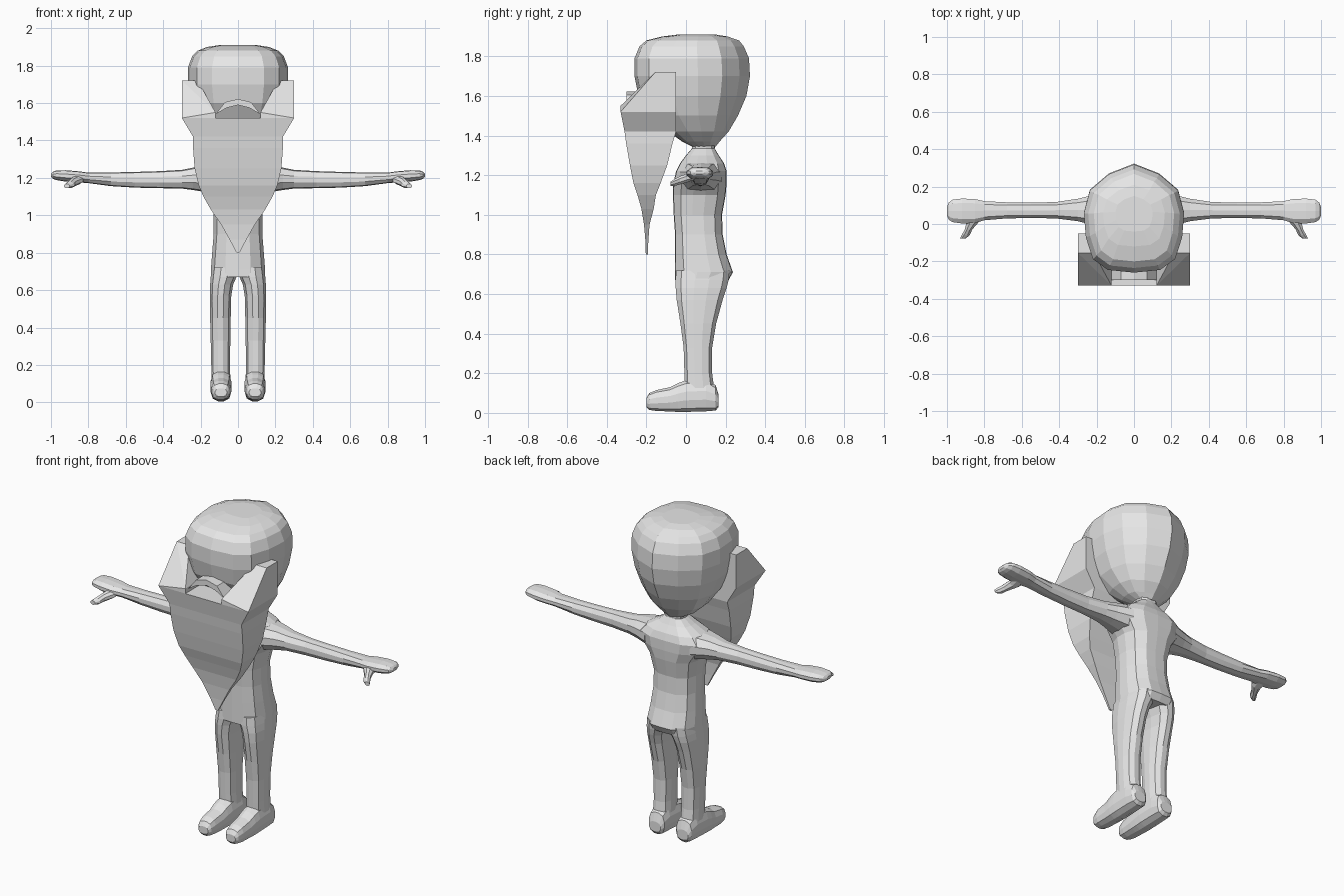
import bpy, bmesh, math
from mathutils import Vector

grey = bpy.data.materials.new("light grey")
grey.diffuse_color = (0.8, 0.8, 0.8, 1)


def finish(name, bm, mirrored=False):
    """Turn a bmesh into a flat-shaded object, optionally mirrored across x."""
    if mirrored:
        dup = bmesh.ops.duplicate(bm, geom=bm.verts[:] + bm.edges[:] + bm.faces[:])["geom"]
        for v in dup:
            if isinstance(v, bmesh.types.BMVert):
                v.co.x = -v.co.x
    bmesh.ops.recalc_face_normals(bm, faces=bm.faces[:])
    mesh = bpy.data.meshes.new(name)
    bm.to_mesh(mesh)
    bm.free()
    mesh.materials.append(grey)
    obj = bpy.data.objects.new(name, mesh)
    bpy.context.collection.objects.link(obj)
    return obj


def loft(name, rings, mirrored=False):
    """Skin a list of equal point rings and cap both ends."""
    bm = bmesh.new()
    loops = [[bm.verts.new(p) for p in r] for r in rings]
    n = len(loops[0])
    for a, b in zip(loops, loops[1:]):
        for i in range(n):
            j = (i + 1) % n
            bm.faces.new((a[i], a[j], b[j], b[i]))
    bm.faces.new(loops[0])
    bm.faces.new(loops[-1])
    return finish(name, bm, mirrored)


def oval(axis, pos, a0, a1, b0, b1, n=12, power=2.6):
    """Rounded-box ring across an axis, given its extents in the other two."""
    pts = []
    for i in range(n):
        t = 2 * math.pi * (i + 0.5) / n
        c, s = math.cos(t), math.sin(t)
        k = (abs(c) ** power + abs(s) ** power) ** (-1 / power)
        k *= 1.03
        a = (a0 + a1) / 2 + (a1 - a0) / 2 * max(-1, min(1, c * k))
        b = (b0 + b1) / 2 + (b1 - b0) / 2 * max(-1, min(1, s * k))
        pts.append({"x": (pos, a, b), "y": (a, pos, b), "z": (a, b, pos)}[axis])
    return pts


# Torso with shoulders and neck: z, half width, front, back
torso = [(0.67, .145, -.055, .215), (0.71, .145, -.055, .237), (0.80, .138, -.055, .205),
         (0.90, .130, -.055, .185), (1.00, .130, -.062, .182), (1.10, .150, -.066, .20),
         (1.16, .195, -.064, .205), (1.22, .215, -.05, .205), (1.26, .175, -.03, .192),
         (1.30, .105, .0, .165), (1.335, .060, .03, .145), (1.40, .065, .03, .15)]
loft("torso", [oval("z", z, -w, w, f, b, 14) for z, w, f, b in torso])

# Legs: z, inner, outer, front, back
legs = [(0.72, .003, .140, -.05, .22), (0.67, .008, .146, -.053, .215), (0.63, .026, .149, -.052, .205),
        (0.57, .036, .150, -.047, .185), (0.45, .039, .149, -.028, .152), (0.33, .041, .146, -.012, .132),
        (0.20, .043, .143, -.008, .132), (0.10, .040, .143, -.005, .145)]
loft("legs", [oval("z", *r) for r in legs], True)

# Feet: y, inner, outer, bottom, top
feet = [(.165, .055, .130, .03, .09), (.15, .040, .142, .012, .14), (.10, .036, .147, .008, .17),
        (.0, .034, .148, .005, .165), (-.04, .036, .147, .005, .15), (-.08, .038, .144, .007, .13),
        (-.15, .042, .142, .010, .115), (-.185, .048, .134, .015, .10), (-.20, .06, .122, .03, .075)]
loft("feet", [oval("y", *r) for r in feet], True)

# Arms running into mitten hands: x, front, back, bottom, top
arms = [(.15, -.03, .18, 1.12, 1.265), (.24, .0, .15, 1.135, 1.255), (.30, .015, .135, 1.143, 1.243),
        (.42, .03, .117, 1.145, 1.236), (.55, .032, .115, 1.148, 1.232), (.68, .030, .116, 1.156, 1.229),
        (.80, .020, .122, 1.172, 1.228), (.85, .005, .133, 1.176, 1.235), (.92, .003, .136, 1.180, 1.241),
        (.97, .010, .130, 1.188, 1.240), (.99, .022, .115, 1.195, 1.232), (1.0, .045, .09, 1.205, 1.222)]
loft("arms", [oval("x", *r, n=10) for r in arms], True)

# Thumbs: y, inner, outer, bottom, top
thumbs = [(.05, .82, .90, 1.18, 1.215), (.01, .83, .895, 1.165, 1.21), (-.03, .865, .905, 1.153, 1.195),
          (-.06, .878, .922, 1.145, 1.18), (-.077, .90, .93, 1.145, 1.168)]
loft("thumbs", [oval("y", *r, n=8) for r in thumbs], True)

# Head: one plan outline with a pointed back, scaled at each height
half = [(0, 1), (.50, .82), (.88, .52), (1, .10), (.96, -.35), (.82, -.75), (.52, -.95)]
plan = half + [(0, -1)] + [(-x, y) for x, y in half[:0:-1]]
# z, half width, front, back
head = [(1.345, .06, .03, .15), (1.37, .11, -.02, .17), (1.42, .165, -.09, .215), (1.50, .215, -.18, .262),
        (1.60, .25, -.24, .305), (1.70, .268, -.26, .323), (1.79, .268, -.26, .318),
        (1.85, .245, -.235, .292), (1.88, .215, -.20, .268), (1.90, .165, -.12, .21), (1.91, .10, -.04, .15)]
loft("head", [[(w * x, (f + b) / 2 + (b - f) / 2 * y, z) for x, y in plan] for z, w, f, b in head])

# Long tapering bib: z, half width, front, back
bib = [(0.80, .008, -.203, -.193), (0.87, .045, -.205, -.19), (0.95, .09, -.212, -.184),
       (1.03, .145, -.225, -.163), (1.10, .185, -.245, -.152), (1.16, .21, -.265, -.128),
       (1.25, .232, -.283, -.095), (1.36, .24, -.302, -.068), (1.42, .24, -.31, -.05),
       (1.52, .30, -.33, -.05)]
loft("bib", [[(-w, f, z), (w, f, z), (w, b, z), (-w, b, z)] for z, w, f, b in bib])

# Raised collar wings at either side of the bib
bm = bmesh.new()
for p in [(.30, -.33, 1.52), (.12, -.33, 1.52), (.12, -.33, 1.55), (.215, -.155, 1.72), (.30, -.155, 1.72),
          (.215, -.05, 1.72), (.30, -.05, 1.72), (.12, -.05, 1.55), (.12, -.05, 1.52), (.30, -.05, 1.52)]:
    bm.verts.new(p)
bmesh.ops.convex_hull(bm, input=bm.verts[:])
bmesh.ops.dissolve_limit(bm, angle_limit=0.01, verts=bm.verts[:], edges=bm.edges[:])
finish("collar_wings", bm, True)

# Small arched ridge in the middle of the collar
arch = [(-.12, 1.54), (-.07, 1.605), (0, 1.622), (.07, 1.605), (.12, 1.54), (.06, 1.575), (0, 1.59), (-.06, 1.575)]
loft("collar_arch", [[(x, y, z) for x, z in arch] for y in (-.30, -.20)])
